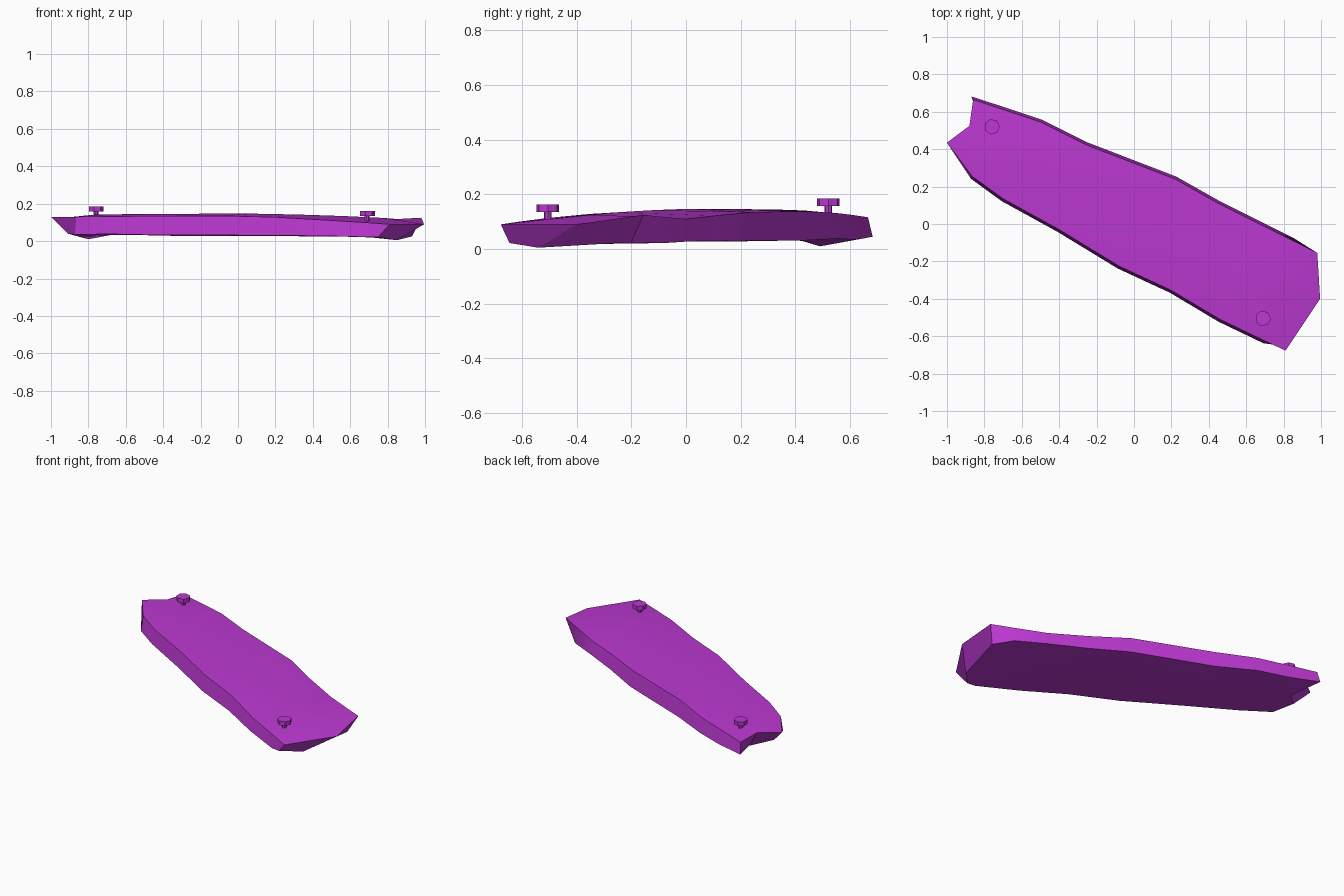
import bpy, bmesh, math

if "Cube" in bpy.data.objects:
    bpy.data.objects.remove(bpy.data.objects["Cube"])

mat = bpy.data.materials.new("purple")
mat.diffuse_color = (0.50, 0.04, 0.64, 1)
mat.use_nodes = True
mat.node_tree.nodes["Principled BSDF"].inputs["Base Color"].default_value = mat.diffuse_color


def finish(bm, name, angle):
    bmesh.ops.recalc_face_normals(bm, faces=bm.faces[:])
    me = bpy.data.meshes.new(name)
    bm.to_mesh(me)
    bm.free()
    me.materials.append(mat)
    ob = bpy.data.objects.new(name, me)
    bpy.context.collection.objects.link(ob)
    bpy.context.view_layer.objects.active = ob
    ob.select_set(True)
    bpy.ops.object.shade_smooth_by_angle(angle=math.radians(angle))
    ob.select_set(False)


# Plank cross-sections: top rear edge, top front edge, ridge height, underside height
sections = [
    ((-0.68, 0.605, 0.125), (-0.865, 0.255, 0.13), 0.141, 0.03),
    ((-0.50, 0.545, 0.132), (-0.70, 0.135, 0.132), 0.144, 0.034),
    ((-0.26, 0.425, 0.138), (-0.40, -0.03, 0.134), 0.146, 0.028),
    ((0.22, 0.24, 0.135), (-0.08, -0.225, 0.135), 0.147, 0.028),
    ((0.45, 0.11, 0.122), (0.20, -0.355, 0.128), 0.142, 0.026),
    ((0.67, 0.0, 0.11), (0.46, -0.51, 0.113), 0.134, 0.024),
    ((0.85, -0.09, 0.118), (0.70, -0.625, 0.098), 0.124, 0.018),
]
# Each ring: rear top, ridge, front top, front bottom, middle bottom, rear bottom
rings = [[(-0.86, 0.665, 0.116), (-0.88, 0.525, 0.13), (-1.0, 0.435, 0.13),
          (-0.91, 0.39, 0.04), (-0.80, 0.49, 0.01), (-0.87, 0.682, 0.045)]]
for n, s, ridge, low in sections:
    mx, my = (n[0] + s[0]) / 2, (n[1] + s[1]) / 2
    rings.append([n, (mx, my, ridge), s, (s[0] - 0.007, s[1] - 0.013, low + 0.004),
                  (mx, my, low), (n[0] + 0.007, n[1] + 0.013, low + 0.004)])
rings.append([(0.98, -0.155, 0.125), (0.995, -0.40, 0.09), (0.81, -0.677, 0.09),
              (0.75, -0.645, 0.022), (0.85, -0.54, 0.005), (0.93, -0.20, 0.025)])

bm = bmesh.new()
loops = [[bm.verts.new(p) for p in r] for r in rings]
for a, b in zip(loops, loops[1:]):
    for i in range(6):
        j = (i + 1) % 6
        bm.faces.new((a[i], a[j], b[j], b[i]))
for r in (loops[0], loops[-1]):
    bm.faces.new((r[0], r[1], r[4], r[5]))
    bm.faces.new((r[1], r[2], r[3], r[4]))
finish(bm, "plank", 30)


# Nails: lathed stem and raised head
def nail(name, x, y, top):
    bm = bmesh.new()
    n = 7
    profile = [(0.014, top - 0.09), (0.014, top - 0.027), (0.042, top - 0.027), (0.042, top)]
    rows = [[bm.verts.new((x + r * math.cos(math.tau * k / n),
                           y + r * math.sin(math.tau * k / n), z)) for k in range(n)]
            for r, z in profile]
    for a, b in zip(rows, rows[1:]):
        for k in range(n):
            m = (k + 1) % n
            bm.faces.new((a[k], a[m], b[m], b[k]))
    bm.faces.new(rows[0])
    bm.faces.new(rows[-1])
    finish(bm, name, 30)


nail("nail_left", -0.76, 0.52, 0.185)
nail("nail_right", 0.69, -0.505, 0.162)
